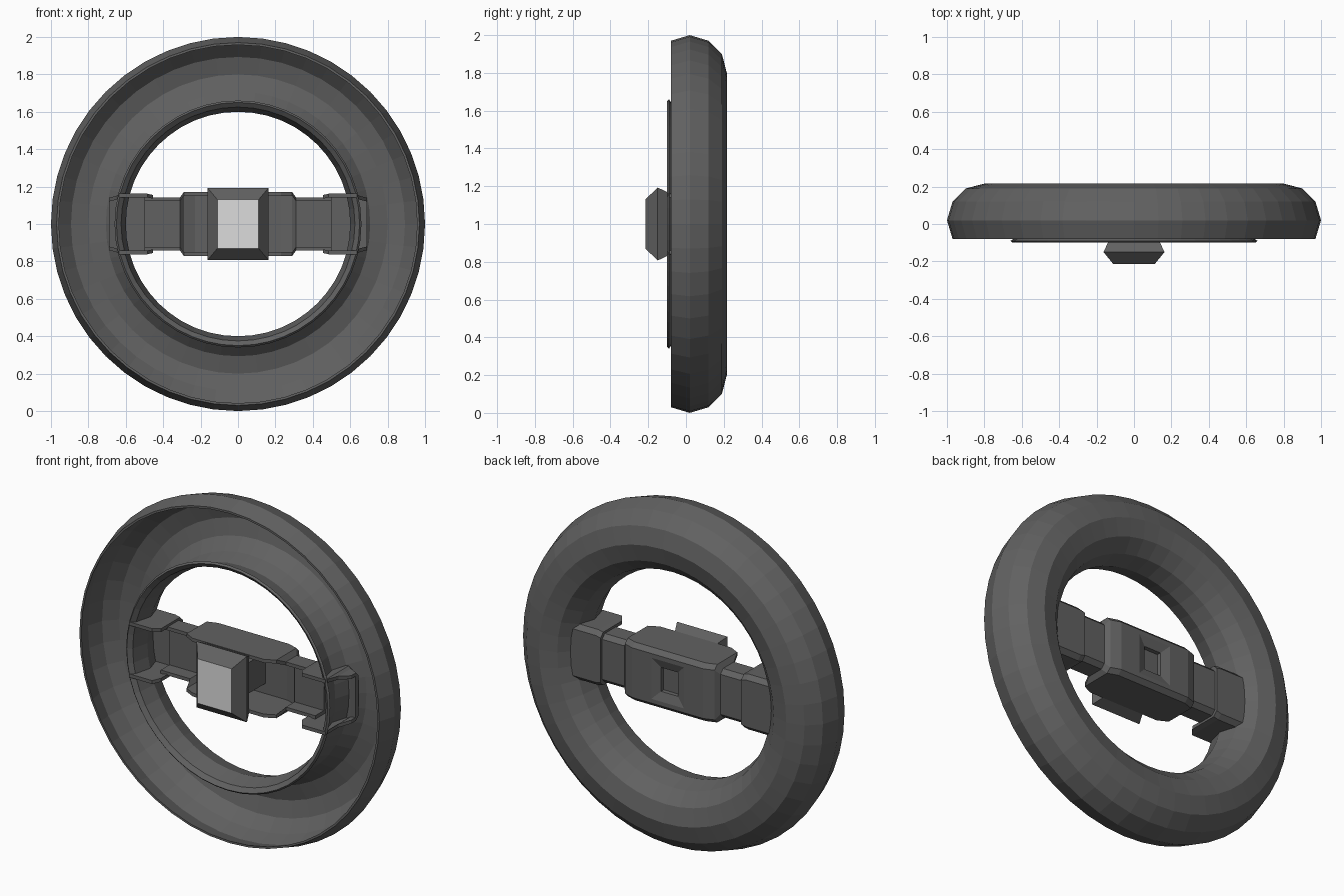
import bpy, bmesh, math

if "Cube" in bpy.data.objects:
    bpy.data.objects.remove(bpy.data.objects["Cube"], do_unlink=True)


def material(name, rgb):
    m = bpy.data.materials.new(name)
    m.use_nodes = True
    m.diffuse_color = (*rgb, 1)
    m.node_tree.nodes["Principled BSDF"].inputs["Base Color"].default_value = (*rgb, 1)
    return m


dark = material("dark grey", (0.12, 0.12, 0.12))
light = material("light grey", (0.72, 0.72, 0.72))


def finish(name, bm):
    me = bpy.data.meshes.new(name)
    bmesh.ops.recalc_face_normals(bm, faces=bm.faces)
    bm.to_mesh(me)
    bm.free()
    me.materials.append(dark)
    me.materials.append(light)
    ob = bpy.data.objects.new(name, me)
    bpy.context.collection.objects.link(ob)
    return ob


def loft(bm, loops, closed=False):
    """Bridge rows of points; cap the ends unless the rows form a closed ring."""
    rows = [[bm.verts.new(p) for p in loop] for loop in loops]
    n = len(rows[0])
    pairs = list(zip(rows, rows[1:]))
    if closed:
        pairs.append((rows[-1], rows[0]))
    faces = []
    for a, b in pairs:
        faces.append([bm.faces.new((a[i], a[(i + 1) % n], b[(i + 1) % n], b[i]))
                      for i in range(n)])
    if not closed:
        bm.faces.new(rows[0])
        bm.faces.new(rows[-1])
    return faces


# Hollow rim: thin shell, open towards the front
SEGMENTS = 48
outer = [(0.97, -0.08), (1.0, 0.02), (0.97, 0.12), (0.9, 0.19), (0.8, 0.216),
         (0.7, 0.19), (0.63, 0.12), (0.6, 0.02), (0.625, -0.08), (0.65, -0.1)]
inner = [(0.66, -0.09), (0.638, -0.075), (0.615, 0.02), (0.642, 0.112), (0.707, 0.177),
         (0.8, 0.201), (0.893, 0.177), (0.958, 0.112), (0.985, 0.02), (0.958, -0.08)]
bm = bmesh.new()
loops = []
for s in range(SEGMENTS):
    a = math.tau * s / SEGMENTS
    loops.append([(r * math.cos(a), y, 1 + r * math.sin(a)) for r, y in outer + inner])
loft(bm, loops, closed=True)
finish("rim", bm)


def channel(x, h, back, front, wall=0.02, floor=0.045, chamfer=0.025):
    """U-shaped section at x, open towards the front."""
    half = [(front, h), (back - chamfer, h), (back, h - chamfer)]
    cut = [(back - floor, h - wall), (front, h - wall)]
    pts = half + [(y, -z) for y, z in reversed(half)]
    pts += [(y, -z) for y, z in reversed(cut)] + cut
    return [(x, y, 1 + z) for y, z in pts]


# Crossbar: channel with a deeper middle and a pocket in its back
stations = [(0.13, 0.17, 0.17, -0.09), (0.23, 0.17, 0.17, -0.09),
            (0.29, 0.17, 0.15, -0.06), (0.31, 0.142, 0.125, 0.0),
            (0.5, 0.142, 0.125, 0.0)]
bm = bmesh.new()
loops = [channel(-x, *rest) for x, *rest in reversed(stations)]
loops += [channel(x, *rest) for x, *rest in stations]
strips = loft(bm, loops)
bm.normal_update()
bmesh.ops.recalc_face_normals(bm, faces=bm.faces)
pocket = [strips[len(stations) - 1][2]]
for thickness, depth in ((0.025, 0), (0.05, -0.018), (0.002, -0.022)):
    bmesh.ops.inset_region(bm, faces=pocket, thickness=thickness, depth=depth,
                           use_even_offset=True)
finish("crossbar", bm)

# Wider brackets where the crossbar enters the rim
for side, label in ((1, "left"), (-1, "right")):
    bm = bmesh.new()
    loft(bm, [channel(side * x, h, back, front, floor=0.03)
              for x, h, back, front in ((0.455, 0.155, 0.14, -0.06),
                                        (0.485, 0.162, 0.14, -0.1),
                                        (0.635, 0.162, 0.14, -0.1),
                                        (0.65, 0.15, 0.14, 0.0),
                                        (0.69, 0.14, 0.13, 0.06))])
    finish(label + "_bracket", bm)


def block(name, sections):
    """Rectangular sections stacked along y: (y, half width, half height)."""
    bm = bmesh.new()
    loft(bm, [[(sx * w, y, 1 + sz * h) for sx, sz in ((1, 1), (-1, 1), (-1, -1), (1, -1))]
              for y, w, h in sections])
    return finish(name, bm)


# Centre button with a light front face, and the stem behind it
button = block("centre_button", [(-0.215, 0.11, 0.13), (-0.15, 0.163, 0.193),
                                 (-0.09, 0.135, 0.165)])
for p in button.data.polygons:
    if p.normal.y < -0.99:
        p.material_index = 1
block("button_stem", [(-0.1, 0.09, 0.09), (0.128, 0.09, 0.09)])
